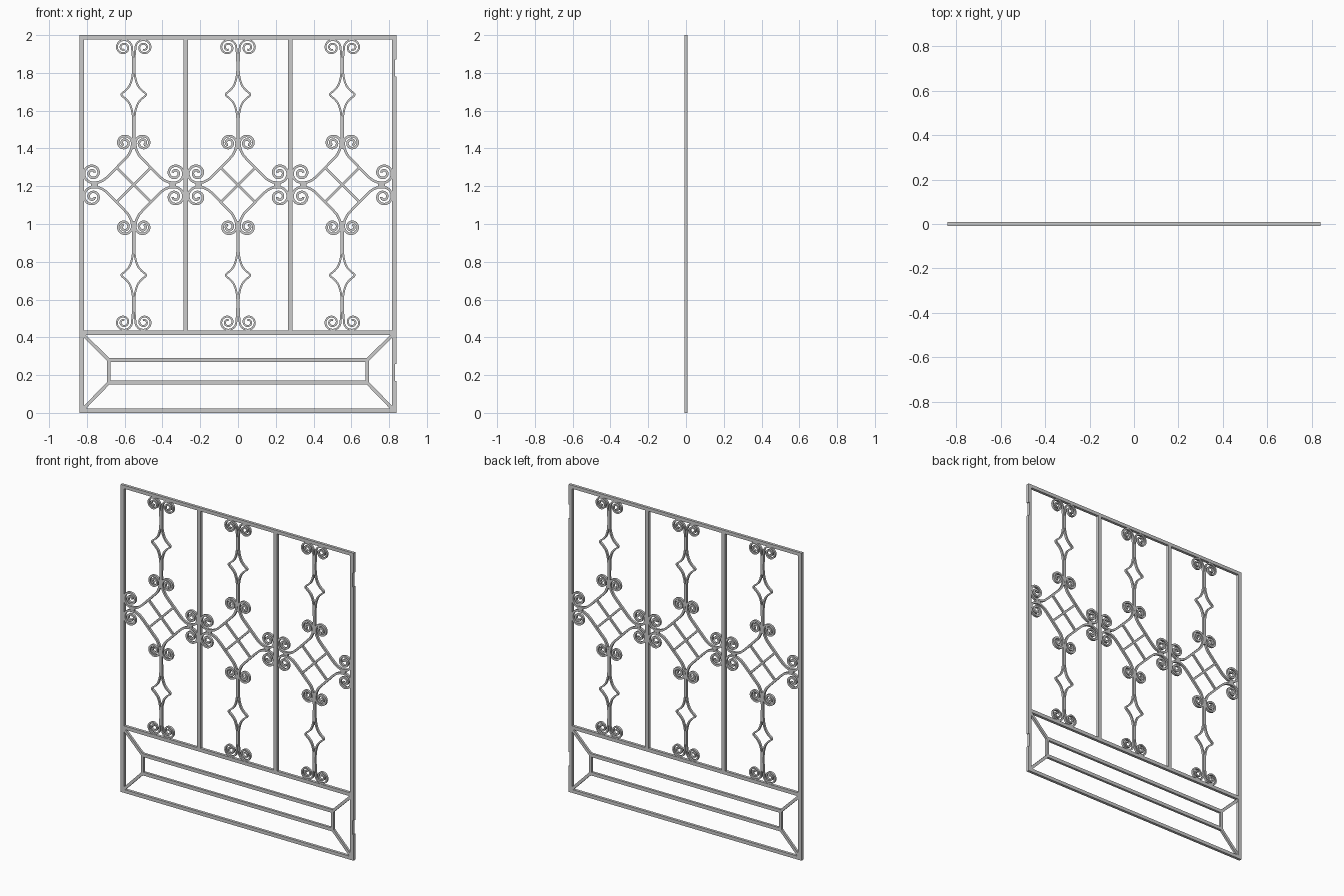
import bpy, bmesh, math
from mathutils import Vector

if "Cube" in bpy.data.objects:
    bpy.data.objects.remove(bpy.data.objects["Cube"])

FRAME_DEPTH, SCROLL_DEPTH = 0.018, 0.015
PANEL_X, CENTRE_Z = 0.552, 1.207


def strip(bm, pts, width, depth):
    """Sweep a flat bar with a rectangular section along an x-z path."""
    pts = [Vector(p) for p in pts]
    rings = []
    for i, p in enumerate(pts):
        a = (p - pts[i - 1]).normalized() if i else None
        b = (pts[i + 1] - p).normalized() if i < len(pts) - 1 else None
        d = ((a or b) + (b or a)).normalized()
        n = Vector((-d.y, d.x))
        k = width / 2 / max(0.5, d.dot(a or b))
        l, r, h = p + n * k, p - n * k, depth / 2
        rings.append([bm.verts.new(c) for c in
                      ((l.x, -h, l.y), (r.x, -h, r.y), (r.x, h, r.y), (l.x, h, l.y))])
    for q, s in zip(rings, rings[1:]):
        for j in range(4):
            bm.faces.new((q[j], q[(j + 1) % 4], s[(j + 1) % 4], s[j]))
    bm.faces.new(rings[0])
    bm.faces.new(rings[-1][::-1])


def make_mesh(name, strips):
    bm = bmesh.new()
    for pts, width, depth in strips:
        strip(bm, pts, width, depth)
    bmesh.ops.recalc_face_normals(bm, faces=bm.faces)
    me = bpy.data.meshes.new(name)
    bm.to_mesh(me)
    bm.free()
    return me


def add(name, me, loc=(0, 0, 0)):
    ob = bpy.data.objects.new(name, me)
    ob.location = loc
    bpy.context.collection.objects.link(ob)
    return ob


def bar(name, a, b, width, depth=FRAME_DEPTH):
    return add(name, make_mesh(name, [([a, b], width, depth)]))


def spiral(cx, cz, r0, a0, turns, r1=0.011, n=40):
    """Scroll from its outer end to its inner end."""
    out = []
    for i in range(n + 1):
        t = i / n
        a = math.radians(a0) + turns * math.tau * t
        r = r1 + (r0 - r1) * (1 - t) ** 1.15
        out.append((cx + r * math.cos(a), cz + r * math.sin(a)))
    return out


def smooth(ctrl, n=6):
    """Catmull-Rom curve through a few control points."""
    c = [Vector(p) for p in ctrl]
    c = [2 * c[0] - c[1]] + c + [2 * c[-1] - c[-2]]
    out = []
    for p0, p1, p2, p3 in zip(c, c[1:], c[2:], c[3:]):
        for i in range(n):
            t = i / n
            out.append(0.5 * (2 * p1 + (p2 - p0) * t + (2 * p0 - 5 * p1 + 4 * p2 - p3) * t * t
                              + (3 * p1 - p0 - 3 * p2 + p3) * t ** 3))
    return out + [c[-2]]


# Outer frame and rails
bar("top_rail", (-0.838, 1.989), (0.838, 1.989), 0.022)
bar("bottom_rail", (-0.838, 0.011), (0.838, 0.011), 0.022)
bar("middle_rail", (-0.82, 0.424), (0.82, 0.424), 0.023)
bar("left_stile", (-0.826, 0), (-0.826, 2), 0.024)

# Right stile with two shallow hinge recesses
bar("right_stile", (0.823, 0), (0.823, 2), 0.018)
for i, (lo, hi) in enumerate(((0, 0.17), (0.26, 1.78), (1.87, 2))):
    bar(f"right_stile_face_{i}", (0.834, lo), (0.834, hi), 0.008)

for side in (-1, 1):
    bar("mullion", (side * 0.276, 0.43), (side * 0.276, 1.985), 0.025)

# Lower panel: inner rectangle with corner braces
for z in (0.28, 0.16):
    bar("kick_panel_rail", (-0.693, z), (0.693, z), 0.022, 0.016)
for side in (-1, 1):
    x = side * 0.684
    bar("kick_panel_end", (x, 0.16), (x, 0.28), 0.019, 0.016)
    bar("kick_panel_brace_upper", (x, 0.28), (side * 0.818, 0.412), 0.018, 0.015)
    bar("kick_panel_brace_lower", (x, 0.16), (side * 0.818, 0.022), 0.018, 0.015)

# One quarter of the scrollwork, mirrored to all four quadrants
diamond = (spiral(0.050, 0.222, 0.043, 195, -1.75)[::-1]
           + smooth([(0.013, 0.188), (0.028, 0.158), (0.05, 0.133), (0.09, 0.092),
                     (0.13, 0.051), (0.158, 0.027), (0.185, 0.014)])
           + spiral(0.218, 0.063, 0.052, 262, 1.75))
stem = (smooth([(0.006, 0.205), (0.004, 0.25), (0.004, 0.33), (0.005, 0.365),
                (0.011, 0.400), (0.023, 0.432), (0.042, 0.455), (0.06, 0.47),
                (0.065, 0.478), (0.06, 0.486), (0.042, 0.501), (0.023, 0.524),
                (0.011, 0.556), (0.005, 0.591), (0.004, 0.64), (0.006, 0.695)])
        + spiral(0.054, 0.727, 0.046, 190, -1.85))
quarter = make_mesh("scrollwork", [
    (diamond, 0.013, SCROLL_DEPTH),
    (stem, 0.010, SCROLL_DEPTH),
    ([(0, 0), (0.09, 0.09)], 0.013, 0.012),
    ([(0.005, 0.19), (0.005, 0.235)], 0.012, 0.013),
    ([(0.190, 0.005), (0.225, 0.005)], 0.012, 0.013)])
for i in (-1, 0, 1):
    ob = add("scrollwork_panel", quarter, (i * PANEL_X, 0, CENTRE_Z))
    mod = ob.modifiers.new("mirror", 'MIRROR')
    mod.use_axis = (True, False, True)
    mod.use_clip = False
    mod.use_mirror_merge = False

# Smooth the curved strips, keep bar edges sharp
bpy.ops.object.select_all(action='DESELECT')
ob.select_set(True)
bpy.context.view_layer.objects.active = ob
bpy.ops.object.shade_smooth_by_angle(angle=math.radians(35))
